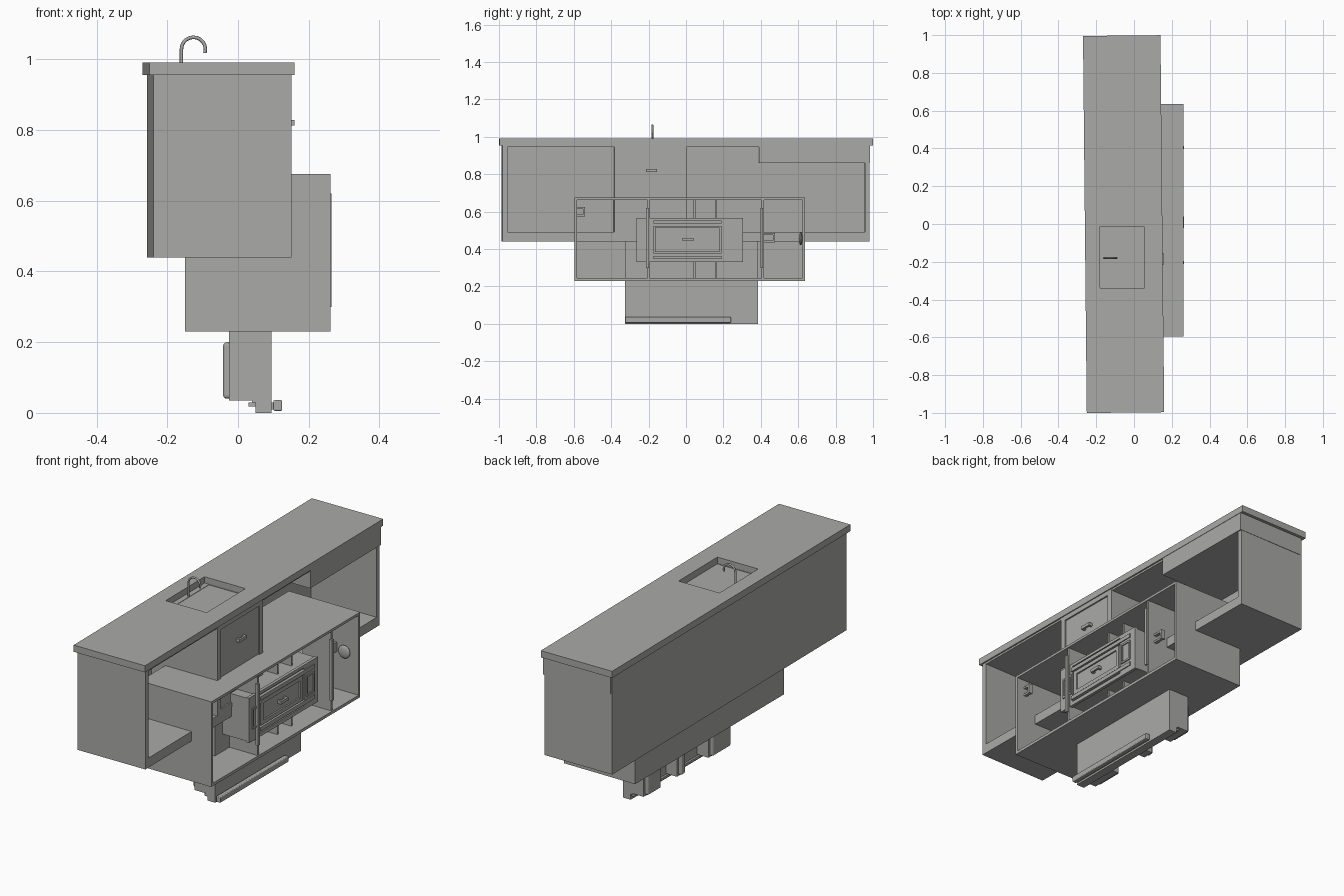
import bpy, bmesh, math
from mathutils import Vector

cube = bpy.data.objects.get("Cube")
if cube:
    bpy.data.objects.remove(cube, do_unlink=True)

grey = bpy.data.materials.new("plain_grey")
grey.use_nodes = True
COLOUR = (0.4, 0.4, 0.39, 1)
grey.diffuse_color = COLOUR
grey.node_tree.nodes["Principled BSDF"].inputs["Base Color"].default_value = COLOUR
SKEW = math.radians(0.57)


def finish(name, bm, turn=0):
    bmesh.ops.recalc_face_normals(bm, faces=bm.faces)
    mesh = bpy.data.meshes.new(name)
    bm.to_mesh(mesh)
    bm.free()
    ob = bpy.data.objects.new(name, mesh)
    bpy.context.collection.objects.link(ob)
    mesh.materials.append(grey)
    ob.rotation_euler.z = turn
    return ob


def box(name, x, y, z, turn=0, bevel=0):
    bm = bmesh.new()
    bmesh.ops.create_cube(bm, size=1)
    for v in bm.verts:
        v.co = Vector([(r[0] + r[1]) / 2 + c * (r[1] - r[0]) for c, r in zip(v.co, (x, y, z))])
    if bevel:
        bmesh.ops.bevel(bm, geom=bm.edges[:], offset=bevel, segments=3, affect='EDGES', profile=0.5)
    return finish(name, bm, turn)


def hollow(name, x, y, z, axis, a, b, depth, through=False, turn=0):
    """Block with a rectangular pocket (or hole) sunk from its + side along axis."""
    spans = (x, y, z)
    others = [i for i in range(3) if i != axis]
    bm = bmesh.new()

    def ring(u, w, level):
        loop = []
        for p, q in ((0, 0), (1, 0), (1, 1), (0, 1)):
            co = [0, 0, 0]
            co[others[0]], co[others[1]], co[axis] = u[p], w[q], level
            loop.append(bm.verts.new(co))
        return loop

    top, low = spans[axis][1], spans[axis][0]
    u, w = spans[others[0]], spans[others[1]]
    rings = [ring(u, w, low), ring(u, w, top), ring(a, b, top),
             ring(a, b, low if through else top - depth)]
    pairs = list(zip(rings, rings[1:]))
    if through:
        pairs.append((rings[-1], rings[0]))
    else:
        bm.faces.new(rings[0])
        bm.faces.new(rings[-1])
    for r, s in pairs:
        for i in range(4):
            j = (i + 1) % 4
            bm.faces.new((r[i], r[j], s[j], s[i]))
    return finish(name, bm, turn)


def tube(name, points, radius):
    curve = bpy.data.curves.new(name, 'CURVE')
    curve.dimensions = '3D'
    curve.bevel_depth = radius
    curve.bevel_resolution = 2
    curve.use_fill_caps = True
    spline = curve.splines.new('POLY')
    spline.points.add(len(points) - 1)
    for p, co in zip(spline.points, points):
        p.co = (*co, 1)
    curve.materials.append(grey)
    ob = bpy.data.objects.new(name, curve)
    bpy.context.collection.objects.link(ob)
    return ob


def pull(name, x, y, z, half=0.03):
    """Small bar handle with two feet on a +x facing panel."""
    box(name + "_bar", (x + 0.012, x + 0.022), (y - half, y + half), (z - 0.008, z + 0.008))
    for i, side in enumerate((-1, 1)):
        c = y + side * (half - 0.006)
        box(f"{name}_foot_{i}", (x - 0.002, x + 0.013), (c - 0.006, c + 0.006), (z - 0.008, z + 0.008))


# Long counter: worktop with sink opening, open carcass, deep apron
hollow("worktop", (-0.26, 0.15), (-0.998, 0.998), (0.955, 0.99), 2,
       (-0.182, 0.053), (-0.34, -0.015), 0, True, SKEW)
hollow("counter_carcass", (-0.248, 0.142), (-0.983, 0.98), (0.44, 0.955), 0,
       (-0.955, 0.955), (0.49, 0.945), 0.376, False, SKEW)
box("counter_apron", (-0.24, 0.148), (0.39, 0.982), (0.86, 0.955), SKEW)

# Sink cabinet with basin and door frame
hollow("sink_cabinet", (-0.235, 0.135), (-0.385, 0.0), (0.485, 0.957), 2,
       (-0.155, 0.053), (-0.338, -0.017), 0.17, False, SKEW)
hollow("sink_door_frame", (0.133, 0.145), (-0.385, 0.0), (0.49, 0.955), 0,
       (-0.355, -0.03), (0.515, 0.93), 0.008, False, SKEW)
pull("sink_door_pull", 0.138, -0.185, 0.82)

# Faucet with hooked neck
arc = [(-0.126 - 0.034 * math.cos(t * math.pi / 10), -0.18,
        1.028 + 0.034 * math.sin(t * math.pi / 10)) for t in range(12)]
tube("faucet", [(-0.16, -0.18, 0.955)] + arc, 0.005)

# Lower cabinet, open toward the side
hollow("lower_cabinet", (-0.15, 0.262), (-0.595, 0.635), (0.23, 0.675), 0,
       (-0.582, 0.622), (0.245, 0.662), 0.398)
for name, y in (("left_partition", -0.2), ("right_partition", 0.41)):
    box(name, (0.09, 0.256), (y - 0.006, y + 0.006), (0.245, 0.662))
    box(name + "_edge", (0.25, 0.265), (y - 0.013, y + 0.003), (0.3, 0.62))
for i, y in enumerate((0.045, 0.16)):
    box(f"divider_{i}", (0.08, 0.2), (y - 0.005, y + 0.005), (0.245, 0.662))

# Drawer block with framed front
box("drawer_block", (0.09, 0.236), (-0.262, 0.302), (0.335, 0.56))
hollow("drawer_front", (0.234, 0.25), (-0.265, 0.305), (0.33, 0.565), 0,
       (-0.175, 0.19), (0.35, 0.55), 0.01)
hollow("drawer_panel", (0.238, 0.25), (-0.165, 0.18), (0.385, 0.515), 0,
       (-0.145, 0.16), (0.405, 0.495), 0.008)
for i, z in enumerate((0.37, 0.53)):
    box(f"drawer_rail_{i}", (0.24, 0.255), (-0.18, 0.27), (z - 0.01, z + 0.01))
for i, y in enumerate((-0.21, 0.237)):
    hollow(f"drawer_end_frame_{i}", (0.245, 0.256), (y - 0.033, y + 0.033), (0.395, 0.505), 0,
           (y - 0.024, y + 0.024), (0.405, 0.495), 0.009)
pull("drawer_pull", 0.242, 0.01, 0.45)

# Side handles and round knob inside the lower cabinet
for name, y in (("left_handle", -0.545), ("right_handle", 0.47)):
    z = 0.6 if y < 0 else 0.46
    box(name + "_grip", (0.2, 0.222), (y - 0.006, y + 0.006), (z - 0.025, z + 0.025))
    for i, side in enumerate((-1, 1)):
        c = z + side * 0.02
        inner = -0.585 if y < 0 else 0.413
        box(f"{name}_foot_{i}", (0.203, 0.219), (inner, y), (c - 0.005, c + 0.005))

bm = bmesh.new()
bmesh.ops.create_uvsphere(bm, u_segments=20, v_segments=10, radius=0.034)
for v in bm.verts:
    v.co = Vector((v.co.x + 0.185, v.co.y * 0.3 + 0.613, v.co.z + 0.455))
for f in bm.faces:
    f.smooth = True
finish("round_knob", bm)

# Base plate with front rail and rear brackets
box("base_plate", (0.05, 0.095), (-0.325, 0.385), (0, 0.44))
box("base_step", (0.03, 0.06), (-0.32, 0.38), (0.018, 0.03))
box("base_back_strip", (0.04, 0.052), (-0.325, 0.385), (0.03, 0.24))
box("base_rail", (0.1, 0.125), (-0.325, 0.24), (0.006, 0.036), 0, 0.004)
box("base_rail_link", (0.09, 0.104), (-0.315, 0.23), (0.01, 0.03))
for i, (a, b) in enumerate(((-0.325, -0.15), (0.05, 0.11), (0.25, 0.385))):
    box(f"rear_bracket_{i}", (-0.025, 0.045), (a, b), (0.035, 0.235))
    box(f"rear_pad_{i}", (-0.042, -0.015), (a + 0.012, b - 0.012), (0.04, 0.2), 0, 0.01)
